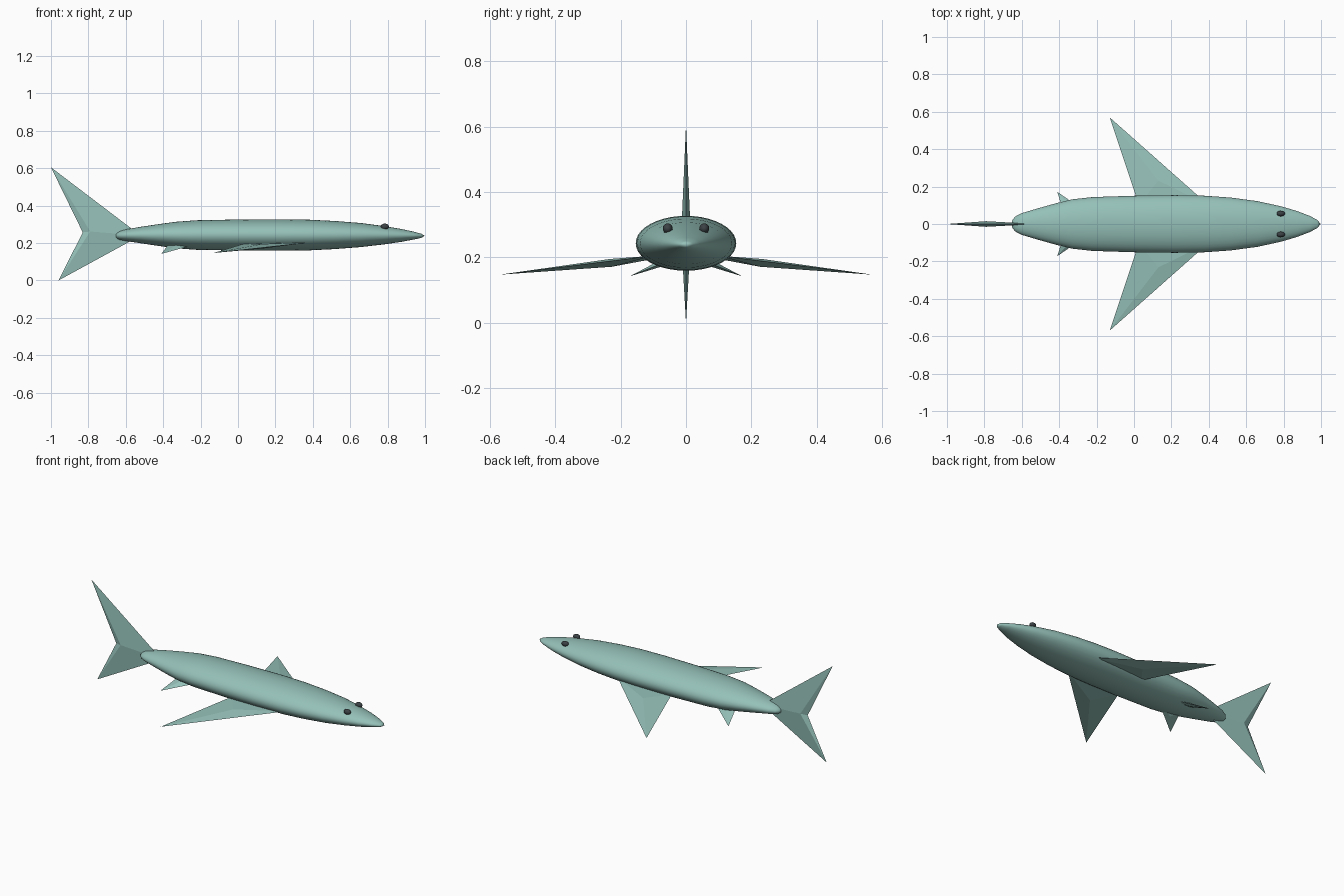
import bpy, bmesh, math
from mathutils import Vector

cube = bpy.data.objects.get("Cube")
if cube:
    bpy.data.objects.remove(cube, do_unlink=True)


def material(name, rgb):
    mat = bpy.data.materials.new(name)
    mat.use_nodes = True
    mat.diffuse_color = (*rgb, 1)
    mat.node_tree.nodes["Principled BSDF"].inputs["Base Color"].default_value = (*rgb, 1)
    return mat


SKIN = material("pale teal skin", (0.30, 0.53, 0.48))
EYE = material("dark grey eye", (0.045, 0.055, 0.06))


def finish(bm, name, mat, smooth=False):
    bmesh.ops.recalc_face_normals(bm, faces=bm.faces)
    mesh = bpy.data.meshes.new(name)
    bm.to_mesh(mesh)
    bm.free()
    mesh.materials.append(mat)
    for poly in mesh.polygons:
        poly.use_smooth = smooth
    obj = bpy.data.objects.new(name, mesh)
    bpy.context.collection.objects.link(obj)
    return obj


def fin(name, outline, apex, offset):
    """Flat-faceted fin: a thin outline raised to a ridge point on both sides."""
    bm = bmesh.new()
    rim = [bm.verts.new(p) for p in outline]
    for sign in (1, -1):
        peak = bm.verts.new(Vector(apex) + sign * Vector(offset))
        for a, b in zip(rim, rim[1:] + rim[:1]):
            bm.faces.new((a, b, peak))
    return finish(bm, name, SKIN)


# Body: elliptical rings along x as (x, half width, half height, centre z)
STATIONS = [
    (-0.65, 0.022, 0.012, 0.239), (-0.635, 0.04, 0.022, 0.24),
    (-0.60, 0.058, 0.031, 0.242), (-0.52, 0.082, 0.044, 0.243),
    (-0.42, 0.110, 0.059, 0.243), (-0.33, 0.132, 0.071, 0.243),
    (-0.22, 0.144, 0.079, 0.243), (0.0, 0.151, 0.083, 0.243),
    (0.22, 0.154, 0.084, 0.243), (0.38, 0.151, 0.082, 0.243),
    (0.52, 0.141, 0.075, 0.243), (0.66, 0.122, 0.064, 0.243),
    (0.78, 0.096, 0.049, 0.242), (0.87, 0.070, 0.035, 0.241),
    (0.94, 0.043, 0.021, 0.240), (0.98, 0.022, 0.011, 0.239),
]
SIDES = 40
bm = bmesh.new()
rings = []
for x, w, h, z in STATIONS:
    angles = [2 * math.pi * i / SIDES for i in range(SIDES)]
    rings.append([bm.verts.new((x, w * math.cos(a), z + h * math.sin(a))) for a in angles])
for r, s in zip(rings, rings[1:]):
    for i in range(SIDES):
        j = (i + 1) % SIDES
        bm.faces.new((r[i], r[j], s[j], s[i]))
for ring, tip_x in ((rings[0], -0.655), (rings[-1], 0.998)):
    tip = bm.verts.new((tip_x, 0, 0.239))
    for i in range(SIDES):
        bm.faces.new((ring[i], ring[(i + 1) % SIDES], tip))
finish(bm, "body", SKIN, smooth=True)

# Forked tail fin
fin("tail_fin",
    [(-1.0, 0, 0.605), (-0.83, 0, 0.257), (-0.96, 0, 0.0), (-0.52, 0, 0.24)],
    (-0.79, 0, 0.262), (0, 0.015, 0))

# Paired fins and eyes
for side, s in (("left", 1), ("right", -1)):
    fin(side + "_pectoral_fin",
        [(0.40, s * 0.10, 0.205), (0.027, s * 0.10, 0.195), (-0.13, s * 0.57, 0.147)],
        (0.13, s * 0.23, 0.183), (0, s * 0.002, 0.012))
    fin(side + "_pelvic_fin",
        [(-0.22, s * 0.04, 0.195), (-0.37, s * 0.04, 0.195), (-0.41, s * 0.172, 0.142)],
        (-0.33, s * 0.08, 0.18), (0, s * 0.003, 0.009))
    bm = bmesh.new()
    bmesh.ops.create_uvsphere(bm, u_segments=20, v_segments=12, radius=1)
    bmesh.ops.scale(bm, verts=bm.verts, vec=(0.022, 0.015, 0.016))
    bmesh.ops.translate(bm, verts=bm.verts, vec=(0.785, s * 0.056, 0.288))
    finish(bm, side + "_eye", EYE, smooth=True)
